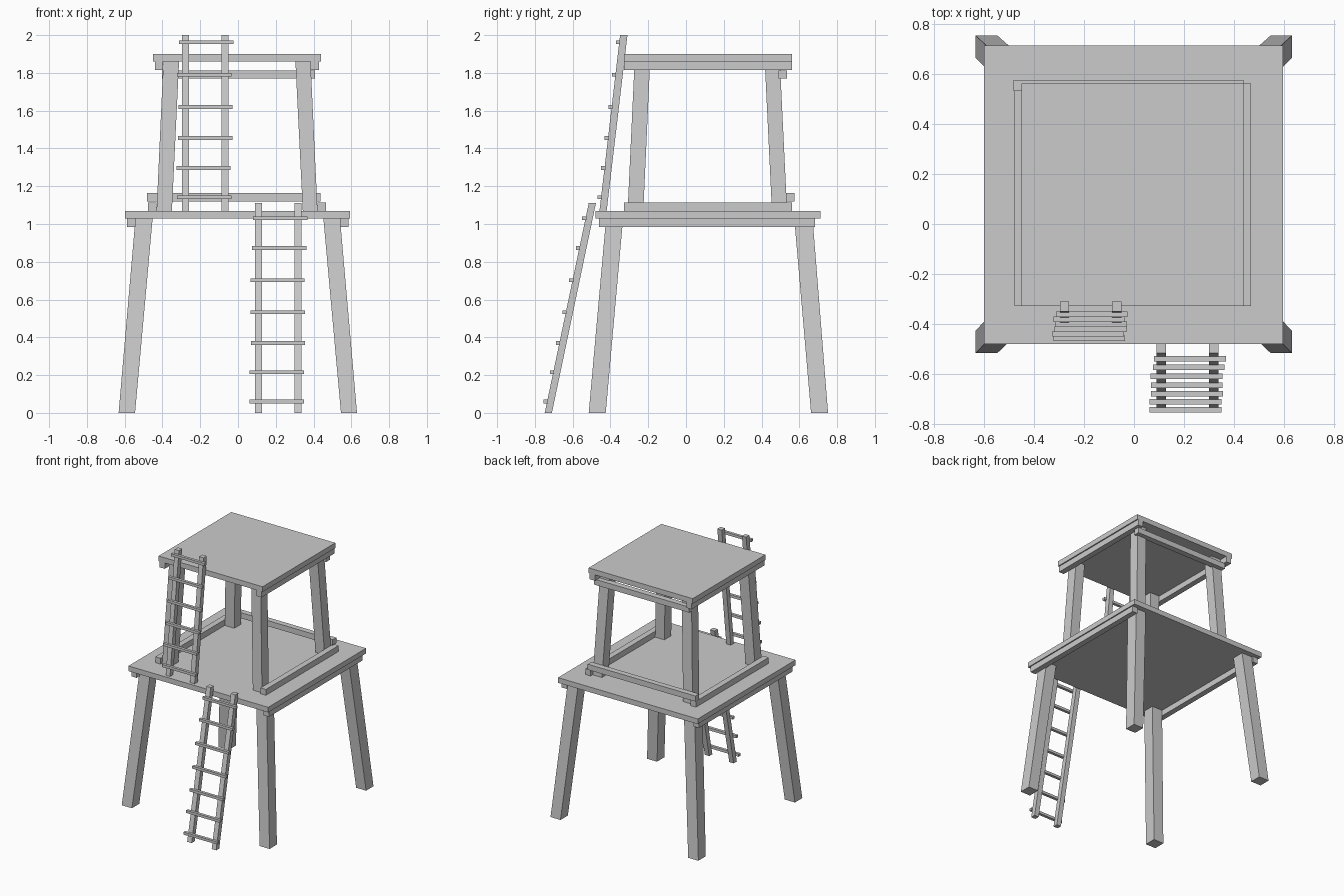
import bpy


def prism(name, z0, z1, bottom, top=None):
    """Six-sided block; bottom and top are (x0, x1, y0, y1) rectangles."""
    top = top or bottom
    verts = []
    for z, (x0, x1, y0, y1) in ((z0, bottom), (z1, top)):
        verts += [(x0, y0, z), (x1, y0, z), (x1, y1, z), (x0, y1, z)]
    faces = [(3, 2, 1, 0), (4, 5, 6, 7), (0, 1, 5, 4),
             (1, 2, 6, 5), (2, 3, 7, 6), (3, 0, 4, 7)]
    mesh = bpy.data.meshes.new(name)
    mesh.from_pydata(verts, [], faces)
    obj = bpy.data.objects.new(name, mesh)
    bpy.context.collection.objects.link(obj)
    return obj


def legs(name, z0, z1, xs, ys):
    """Four leaning legs; each span is (bottom start, bottom end, top start, top end)."""
    for sx, x in zip(("left", "right"), xs):
        for sy, y in zip(("front", "back"), ys):
            prism(f"{name}_{sy}_{sx}", z0, z1, (*x[:2], *y[:2]), (*x[2:], *y[2:]))


def ladder(name, z0, z1, rails, y_bottom, y_top, rungs):
    """Leaning ladder: rails are x spans, rungs are (x start, z)."""
    for side, (x0, x1) in zip(("left", "right"), rails):
        prism(f"{name}_rail_{side}", z0, z1, (x0, x1, *y_bottom), (x0, x1, *y_top))
    for i, (x, z) in enumerate(rungs):
        t = (z - z0) / (z1 - z0)
        y = y_bottom[0] + t * (y_top[0] - y_bottom[0]) - 0.007
        prism(f"{name}_rung_{i + 1}", z - 0.01, z + 0.01, (x, x + 0.287, y - 0.011, y + 0.011))


# Lower stage: legs, bearers and deck
legs("lower_leg", 0, 1.03,
     [(-0.632, -0.545, -0.543, -0.452), (0.545, 0.63, 0.452, 0.54)],
     [(-0.515, -0.425, -0.423, -0.333), (0.662, 0.752, 0.573, 0.67)])
prism("lower_bearer_left", 0.985, 1.03, (-0.587, -0.543, -0.46, 0.682))
prism("lower_bearer_right", 0.985, 1.03, (0.54, 0.585, -0.46, 0.682))
prism("lower_deck", 1.03, 1.07, (-0.599, 0.594, -0.48, 0.712))

# Base rails of the upper stage
prism("base_rail_left", 1.07, 1.115, (-0.477, -0.432, -0.327, 0.56))
prism("base_rail_right", 1.07, 1.115, (0.422, 0.467, -0.327, 0.56))
prism("base_rail_back", 1.12, 1.163, (-0.482, 0.437, 0.53, 0.574))

# Upper stage: legs, bearers, tie beam and roof deck
legs("upper_leg", 1.07, 1.86,
     [(-0.431, -0.35, -0.395, -0.312), (0.343, 0.421, 0.304, 0.384)],
     [(-0.309, -0.226, -0.272, -0.19), (0.455, 0.535, 0.417, 0.497)])
prism("upper_bearer_left", 1.815, 1.86, (-0.44, -0.396, -0.327, 0.56))
prism("upper_bearer_right", 1.815, 1.86, (0.385, 0.43, -0.327, 0.56))
prism("upper_tie_back", 1.77, 1.813, (-0.403, 0.408, 0.49, 0.536))
prism("roof_deck", 1.86, 1.90, (-0.449, 0.439, -0.327, 0.56))

# Ladders
ladder("lower_ladder", 0, 1.11, [(0.09, 0.128), (0.299, 0.337)],
       (-0.748, -0.71), (-0.515, -0.477),
       [(0.062, 0.06), (0.062, 0.215), (0.068, 0.37), (0.067, 0.533),
        (0.066, 0.702), (0.075, 0.873), (0.08, 1.03)])
ladder("upper_ladder", 1.07, 2.0, [(-0.296, -0.26), (-0.088, -0.05)],
       (-0.458, -0.42), (-0.349, -0.31),
       [(-0.322, 1.142), (-0.326, 1.297), (-0.317, 1.455), (-0.315, 1.62),
        (-0.322, 1.79), (-0.312, 1.962)])
